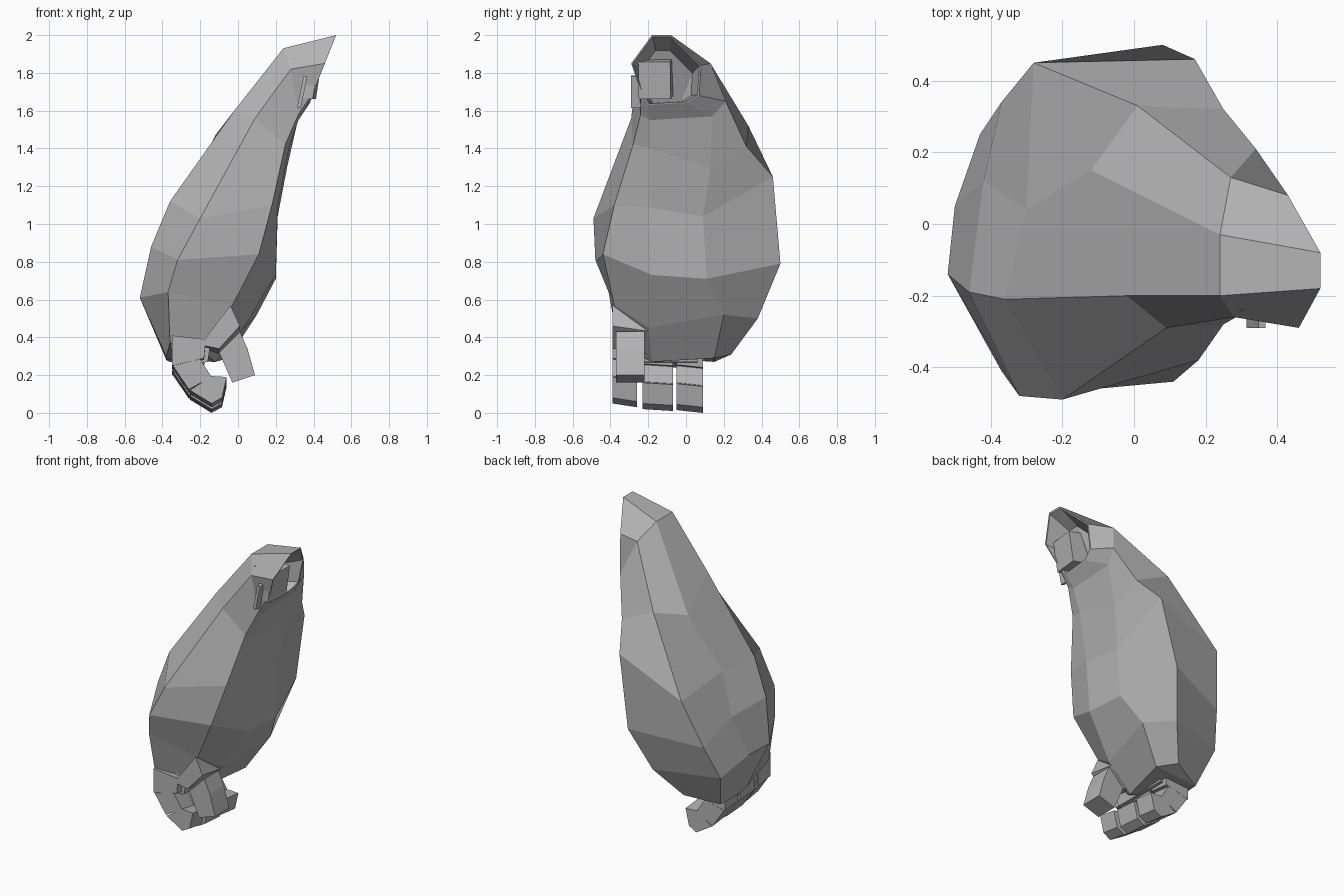
import bpy, bmesh
from mathutils import Vector, Matrix

cube = bpy.data.objects.get("Cube")
if cube:
    bpy.data.objects.remove(cube, do_unlink=True)

metal = bpy.data.materials.new("light grey metal")
metal.use_nodes = True
GREY = (0.45, 0.45, 0.45, 1)
metal.diffuse_color = GREY
metal.node_tree.nodes["Principled BSDF"].inputs["Base Color"].default_value = GREY


def add_object(name, bm):
    bmesh.ops.recalc_face_normals(bm, faces=bm.faces)
    mesh = bpy.data.meshes.new(name)
    bm.to_mesh(mesh)
    bm.free()
    mesh.materials.append(metal)
    obj = bpy.data.objects.new(name, mesh)
    bpy.context.collection.objects.link(obj)
    return obj


def loft(name, sections):
    """Skin closed cross-sections of equal point count and cap both ends."""
    bm = bmesh.new()
    rings = [[bm.verts.new(p) for p in section] for section in sections]
    for lower, upper in zip(rings, rings[1:]):
        for i in range(len(lower)):
            j = (i + 1) % len(lower)
            bm.faces.new((lower[i], lower[j], upper[j], upper[i]))
    for ring in (rings[0], rings[-1]):
        cap = bm.faces.new(ring)
        bmesh.ops.triangulate(bm, faces=[cap])
    return add_object(name, bm)


def slab(name, outline, y0, y1, lean=0.0):
    """Extrude an x-z outline along y; lean lifts the front end."""
    return loft(name, [[(x, y0, z + lean) for x, z in outline],
                       [(x, y1, z) for x, z in outline]])


# Forearm shell: each section runs top ridge, front, inner side, back, outer side
rim = [(.52, -.18, 2), (.46, -.29, 1.85), (.40, -.24, 1.7), (.37, -.2, 1.63),
       (.38, 0, 1.64), (.40, .07, 1.68), (.43, .08, 1.84), (.52, -.08, 2)]
elbow = [(.24, -.2, 1.93), (.28, -.26, 1.82), (.32, -.24, 1.58), (.32, -.19, 1.55),
         (.32, .14, 1.57), (.34, .21, 1.65), (.27, .13, 1.85), (.24, -.03, 1.93)]
upper = [(-.02, -.2, 1.6), (.09, -.29, 1.56), (.25, -.28, 1.42), (.27, -.19, 1.4),
         (.26, .13, 1.3), (.25, .32, 1.41), (.01, .33, 1.52), (-.12, .15, 1.47)]
middle = [(-.36, -.21, 1.12), (-.2, -.49, 1.03), (.18, -.38, 1.1), (.21, -.2, 1.09),
          (.21, .09, 1.04), (.17, .46, 1.25), (-.28, .45, 1.05), (-.3, .04, 1.1)]
bulge = [(-.46, -.19, .88), (-.32, -.48, .81), (.11, -.44, .84), (.2, -.18, .73),
         (.2, .11, .71), (.08, .5, .79), (-.37, .34, .72), (-.42, .12, .86)]
lower = [(-.52, -.14, .61), (-.37, -.41, .64), (-.03, -.38, .57), (.03, -.2, .45),
         (.1, .2, .52), (-.02, .38, .5), (-.43, .25, .5), (-.5, .05, .6)]
wrist = [(-.38, -.1, .3), (-.36, -.36, .37), (-.2, -.31, .34), (-.12, -.18, .27),
         (-.05, .15, .29), (-.15, .24, .31), (-.36, .15, .27), (-.38, 0, .28)]

# The elbow end is hollow: thin the rim, then sink a smaller section inside it
centre = sum((Vector(p) for p in rim), Vector()) / len(rim)
lip = [centre.lerp(Vector(p), .95) for p in rim]
sunk = [centre.lerp(Vector(p), .75) + Vector((-.12, 0, -.03)) for p in rim]
loft("forearm_shell", [wrist, lower, bulge, middle, upper, elbow, rim, lip, sunk])


# Elbow joint block inside the opening, and its thin side fin
def block(name, centre, size, tilt, turn):
    bm = bmesh.new()
    place = (Matrix.Translation(centre) @ Matrix.Rotation(turn, 4, 'Z')
             @ Matrix.Rotation(tilt, 4, 'Y') @ Matrix.Diagonal((*size, 1)))
    bmesh.ops.create_cube(bm, size=1, matrix=place)
    return add_object(name, bm)


block("elbow_joint", (.35, -.16, 1.77), (.14, .17, .2), .15, -.1)
block("elbow_fin", (.34, -.265, 1.7), (.02, .05, .17), .2, 0)

# Hand: palm, three curled fingers and the thumb
slab("palm", [(-.36, .4), (-.14, .4), (-.16, .27), (-.34, .24)], -.34, .06)

knuckle = [(-.35, .36), (-.17, .34), (-.18, .24), (-.35, .2)]
middle_joint = [(-.345, .2), (-.2, .235), (-.14, .14), (-.26, .075)]
fingertip = [(-.255, .07), (-.14, .145), (-.06, .14), (-.085, .03), (-.14, .0)]
fingers = {"front": (-.39, -.26, .05), "centre": (-.23, -.07, .02),
           "back": (-.05, .09, .015)}
for label, (y0, y1, lean) in fingers.items():
    drop = .03 if label == "front" else .01 if label == "centre" else 0
    for part, outline in (("knuckle", knuckle), ("joint", middle_joint),
                          ("tip", fingertip)):
        shifted = [(x, z + drop) for x, z in outline]
        slab(f"{label}_finger_{part}", shifted, y0, y1, lean - drop)

slab("thumb_base", [(-.2, .33), (-.04, .54), (.01, .43), (-.1, .31)],
     -.39, -.18, .03)
slab("thumb_tip", [(-.1, .32), (.01, .43), (.05, .34), (.09, .2), (-.03, .16)],
     -.37, -.22, .0)
